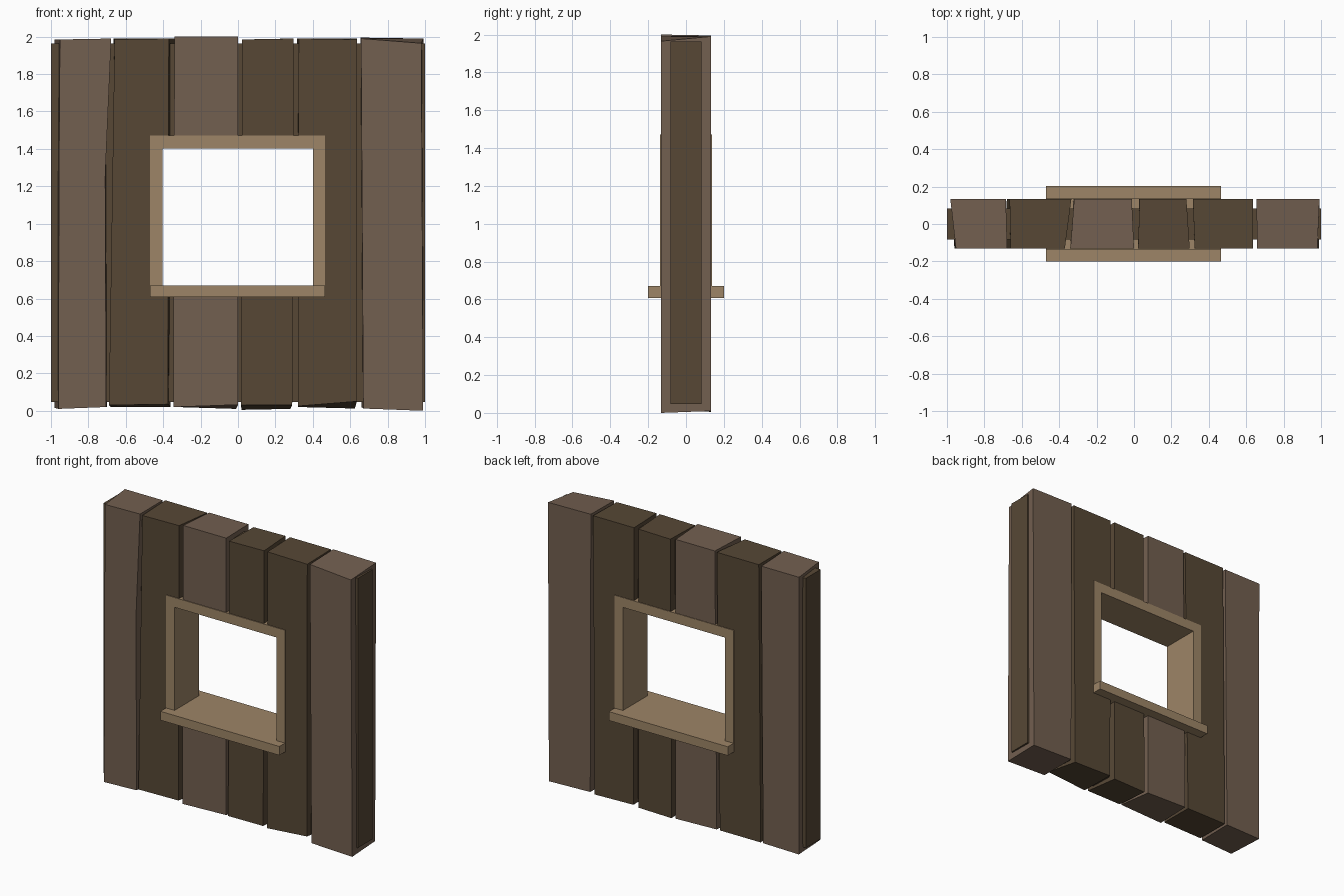
import bpy, bmesh

if "Cube" in bpy.data.objects:
    bpy.data.objects.remove(bpy.data.objects["Cube"])


def material(name, rgb):
    m = bpy.data.materials.new(name)
    m.diffuse_color = (*rgb, 1)
    m.use_nodes = True
    m.node_tree.nodes["Principled BSDF"].inputs["Base Color"].default_value = m.diffuse_color
    return m


LIGHT = material("light_wood", (0.17, 0.115, 0.08))
DARK = material("dark_wood", (0.095, 0.064, 0.036))
TRIM = material("trim_wood", (0.34, 0.235, 0.135))


def finish(name, bm, mat):
    bmesh.ops.recalc_face_normals(bm, faces=bm.faces[:])
    me = bpy.data.meshes.new(name)
    bm.to_mesh(me)
    bm.free()
    ob = bpy.data.objects.new(name, me)
    bpy.context.collection.objects.link(ob)
    if mat:
        me.materials.append(mat)
    return ob


def loft(name, rings, mat):
    """Stack of four-point rings, capped at both ends."""
    bm = bmesh.new()
    loops = [[bm.verts.new(p) for p in r] for r in rings]
    for a, b in zip(loops, loops[1:]):
        for i in range(4):
            j = (i + 1) % 4
            bm.faces.new((a[i], a[j], b[j], b[i]))
    bm.faces.new(loops[0][::-1])
    bm.faces.new(loops[-1])
    return finish(name, bm, mat)


def box(name, x0, x1, y0, y1, z0, z1, mat=None):
    ring = [(x0, y0), (x1, y0), (x1, y1), (x0, y1)]
    return loft(name, [[(x, y, z) for x, y in ring] for z in (z0, z1)], mat)


def ring(xs, zs):
    """Corners in order front left, front right, back right, back left."""
    ys = (-0.132, -0.132, 0.133, 0.133)
    return list(zip(xs, ys, zs))


# Hidden cutter for the window opening, buried inside the frame
cutter = box("window_cutter", -0.435, 0.435, -0.5, 0.5, 0.64, 1.435)
cutter.hide_render = True
cutter.hide_viewport = True


def cut_window(ob):
    mod = ob.modifiers.new("window", "BOOLEAN")
    mod.operation = "DIFFERENCE"
    mod.solver = "EXACT"
    mod.object = cutter


# Uneven planks: rings from bottom to top
planks = [
    (LIGHT, [((-.96, -.705, -.70, -.98), (.01, .02, .02, .015)),
             ((-.957, -.71, -.69, -.98), (1.25,) * 4),
             ((-.952, -.678, -.685, -.982), (1.985, 1.99, 1.985, 1.985))]),
    (DARK, [((-.69, -.375, -.36, -.68), (.03, .035, .02, .02)),
            ((-.66, -.37, -.335, -.665), (1.985, 1.99, 1.99, 1.99))]),
    (LIGHT, [((-.345, 0, -.01, -.335), (.02, .032, .01, .02)),
             ((-.34, 0, -.012, -.32), (2, 2, 1.995, 1.995))]),
    (DARK, [((.015, .29, .28, .02), (.03, .032, .01, .005)),
            ((.022, .298, .28, .03), (1.985, 1.99, 1.99, 1.985))]),
    (DARK, [((.32, .635, .625, .32), (.025, .05, .012, .02)),
            ((.325, .637, .637, .315), (1.99, 1.985, 1.99, 1.99))]),
    (LIGHT, [((.67, .99, .985, .66), (.012, 0, .01, .02)),
             ((.658, .98, .992, .655), (1.99, 1.965, 1.99, 1.995))]),
]
for i, (mat, rings) in enumerate(planks, 1):
    cut_window(loft(f"plank_{i}", [ring(*r) for r in rings], mat))

# Recessed core behind the gaps
cut_window(box("wall_core", -1, 1, -0.083, 0.083, 0.047, 1.963, DARK))

# Window frame and protruding sill
box("frame_left", -0.47, -0.403, -0.137, 0.137, 0.67, 1.403, TRIM)
box("frame_right", 0.4, 0.465, -0.137, 0.137, 0.67, 1.403, TRIM)
box("frame_top", -0.47, 0.465, -0.137, 0.137, 1.403, 1.472, TRIM)
box("window_sill", -0.47, 0.465, -0.2, 0.202, 0.607, 0.67, TRIM)
